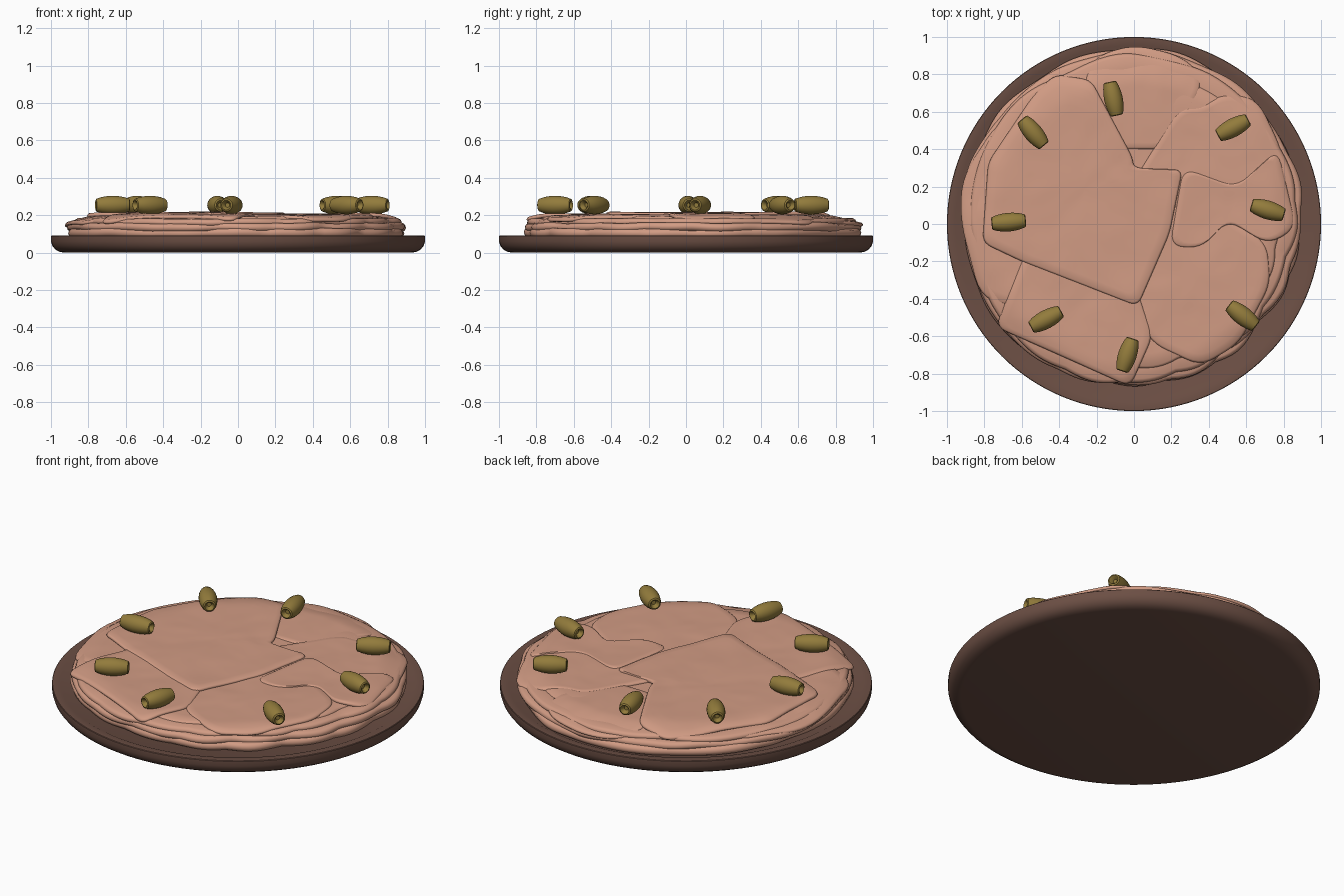
import bpy, bmesh, math
from mathutils import Vector, noise

if "Cube" in bpy.data.objects:
    bpy.data.objects.remove(bpy.data.objects["Cube"])


def material(name, rgb):
    m = bpy.data.materials.new(name)
    m.diffuse_color = (*rgb, 1)
    m.use_nodes = True
    m.node_tree.nodes["Principled BSDF"].inputs["Base Color"].default_value = m.diffuse_color
    return m


HAM = material("ham pink", (0.64, 0.33, 0.23))
WOOD = material("dark brown plate", (0.15, 0.078, 0.058))
OLIVE = material("olive green", (0.29, 0.20, 0.045))


def finish(name, bm, mat, angle=40):
    bmesh.ops.remove_doubles(bm, verts=bm.verts, dist=1e-5)
    bmesh.ops.recalc_face_normals(bm, faces=bm.faces)
    me = bpy.data.meshes.new(name)
    bm.to_mesh(me)
    bm.free()
    me.materials.append(mat)
    ob = bpy.data.objects.new(name, me)
    bpy.context.collection.objects.link(ob)
    bpy.ops.object.select_all(action='DESELECT')
    ob.select_set(True)
    bpy.context.view_layer.objects.active = ob
    bpy.ops.object.shade_smooth_by_angle(angle=math.radians(angle))
    return ob


def skin(bm, rings):
    """Join closed point rings; close the last and first with faces."""
    vr = [[bm.verts.new(p) for p in r] for r in rings]
    n = len(vr[0])
    for a, b in zip(vr, vr[1:]):
        for i in range(n):
            j = (i + 1) % n
            bm.faces.new((a[i], a[j], b[j], b[i]))
    bm.faces.new(vr[0])
    bm.faces.new(vr[-1])


def lathe(name, profile, mat, n):
    bm = bmesh.new()
    skin(bm, [[Vector((r * math.cos(2 * math.pi * i / n), r * math.sin(2 * math.pi * i / n), z))
               for i in range(n)] for r, z in profile])
    return finish(name, bm, mat)


def rounded(points, cut):
    """Polygon with rounded corners and subdivided edges."""
    out, n = [], len(points)
    P = [Vector(p) for p in points]
    for i in range(n):
        a, b, c = P[i - 1], P[i], P[(i + 1) % n]
        e1, e2 = a - b, c - b
        s = b + e1.normalized() * min(cut, e1.length * .45)
        e = b + e2.normalized() * min(cut, e2.length * .45)
        for k in range(6):
            t = k / 5
            out.append(s * (1 - t) ** 2 + b * 2 * t * (1 - t) + e * t * t)
        nxt = c - e2.normalized() * min(cut, e2.length * .45)
        m = max(2, int((nxt - e).length / .04))
        out += [e.lerp(nxt, k / m) for k in range(1, m)]
    return out


def drape(p, z, seed):
    """Slices sag towards the rim and ripple a little."""
    t = min(max((p.length - .74) / .24, 0), 1)
    rip = noise.noise(Vector((p.x * 4, p.y * 4, seed))) * .006
    rip += noise.noise(Vector((p.x * 11, p.y * 11, seed))) * .002
    return z - .045 * t * t * (3 - 2 * t) + rip


def slab(name, outline, z, thick, seed, sag=True):
    c = sum(outline, Vector((0, 0))) / len(outline)
    h = lambda p: drape(p, z, seed) if sag else z + noise.noise(Vector((p.x * 5, p.y * 5, seed))) * .008
    r = min(.5 * thick, .02)

    def ring(shrink, dz, scale=1):
        res = []
        for p in outline:
            d = p - c
            q = c + d * scale - d.normalized() * shrink * scale
            res.append(Vector((q.x, q.y, h(q) + dz)))
        return res
    rings = [ring(r, -thick), ring(.3 * r, -thick + .4 * r), ring(0, -thick * .5),
             ring(.3 * r, -.4 * r), ring(r, 0)]
    rings += [ring(r, 0, s / 12) for s in range(11, 0, -1)]
    rings.append(ring(r, 0, .01))
    bm = bmesh.new()
    skin(bm, rings)
    return finish(name, bm, HAM, 60)


# Plate: rounded underside and a shallow lip
lathe("plate", [(.93, 0), (.957, .005), (.978, .018), (.993, .037), (1, .06), (1, .088),
                (.997, .091), (.955, .091), (.94, .084), (.1, .084)], WOOD, 128)


# Ruffled lower layers of ham
def ruffle(radius, seed, amp, cx=0, cy=.03):
    pts = []
    for i in range(180):
        a = 2 * math.pi * i / 180
        d = Vector((math.cos(a), math.sin(a)))
        w = noise.noise(Vector((d.x * 2.2, d.y * 2.2, seed))) * amp
        front = max(0, math.cos(a + math.radians(50)))       # more folds front right
        w += abs(math.sin(a * 9 + seed)) * .022 * front - .025 * front
        pts.append(d * (radius + w) + Vector((cx, cy)))
    return pts


for k, (r, z, th, amp) in enumerate([(.905, .130, .05, .035), (.905, .158, .045, .035),
                                     (.875, .182, .04, .045), (.80, .196, .03, .05)]):
    slab("ham_layer_%d" % (k + 1), ruffle(r, 3.1 + k * 2.7, amp, -.01), z, th, k * 5.3, k > 2)

# Overlapping top slices: outline, height, corner rounding
slices = [
    ([(-.93, .02), (-.92, .25), (-.72, .56), (-.3, .6), (-.2, -.2), (-.6, -.45), (-.82, -.4)], .199, .12),
    ([(-.27, .78), (-.2, .9), (0, .96), (.25, .9), (.38, .78), (.2, .4), (-.2, .4)], .200, .1),
    ([(-.02, .2), (.24, .62), (.36, .62), (.48, .7), (.66, .67), (.78, .42), (.84, .2), (.4, .0)], .204, .1),
    ([(-.1, -.3), (.1, -.64), (.36, -.76), (.56, -.64), (.73, -.32), (.71, -.1), (.4, .1), (.1, .1)], .203, .08),
    ([(.19, -.12), (.26, .3), (.55, .2), (.77, .4), (.87, -.02), (.72, -.11), (.5, .02), (.36, -.13)], .209, .08),
    ([(-.58, -.15), (-.74, -.55), (-.02, -.87), (.1, -.6), (.0, -.3)], .208, .06),
    ([(-.81, -.1), (-.78, .33), (-.53, .70), (-.42, .80), (-.23, .77), (-.01, .36), (.0, .30),
      (.26, .29), (.19, -.05), (.02, -.44), (-.6, -.2)], .215, .05),
]
for k, (pts, z, cut) in enumerate(slices):
    slab("ham_slice_%d" % (k + 1), rounded(pts, cut), z, .022, 20 + k * .15)

# Pitted olives: x, y, heading in degrees
olives = [(-.11, .67, 102), (-.54, .49, 130), (-.67, .01, 5), (-.47, -.51, 28),
          (-.035, -.70, 72), (.58, -.49, -38), (.715, .075, -17), (.53, .515, 28)]
half = [(.0, .068), (.012, .068), (.018, .082), (.026, .092), (.034, .088),
        (.043, .06), (.048, .03), (.05, 0)]
profile = [(max(r, .001), z) for r, z in half]
profile += [(r, -z) for r, z in reversed(profile[:-1])]
for k, (x, y, ang) in enumerate(olives):
    ob = lathe("olive_%d" % (k + 1), profile, OLIVE, 28)
    ob.rotation_euler = (0, math.radians(90), math.radians(ang))
    ob.location = (x, y, .254)
